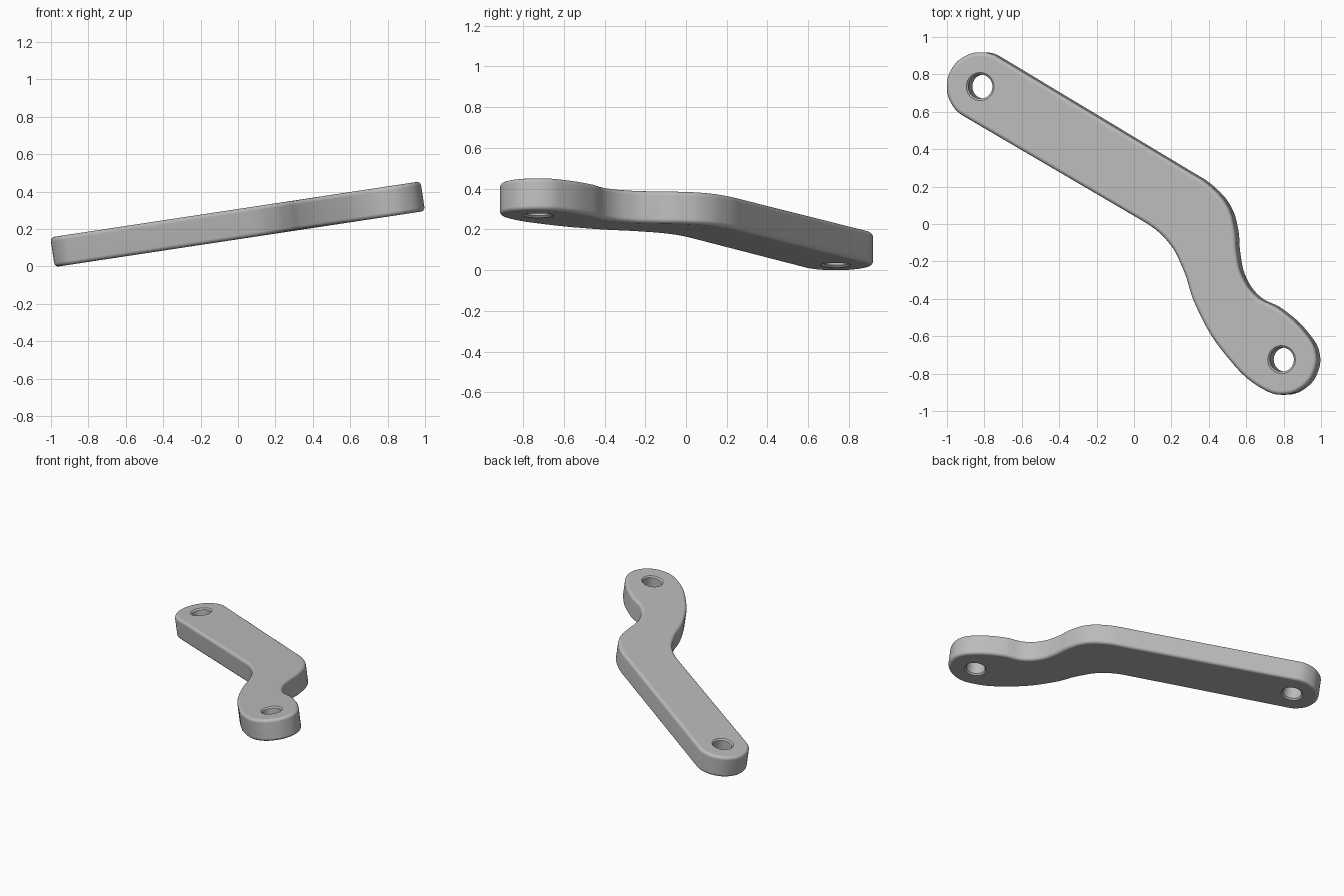
import bpy, bmesh
from math import radians, cos, sin, pi
from mathutils import Matrix

THICK, BEVEL, HOLE_R = 0.16, 0.022, 0.065
TILT = radians(8.6)
PIVOTS = [(-0.82, 0.735), (0.81, -0.725)]

cube = bpy.data.objects.get("Cube")
if cube:
    bpy.data.objects.remove(cube)

grey = bpy.data.materials.new("plain grey")
grey.use_nodes = True
colour = (0.5, 0.5, 0.5, 1)
grey.diffuse_color = colour
grey.node_tree.nodes["Principled BSDF"].inputs["Base Color"].default_value = colour


def arc(centre, radius, start, end, steps):
    angles = [radians(start + (end - start) * i / steps) for i in range(steps + 1)]
    return [(centre[0] + radius * cos(a), centre[1] + radius * sin(a)) for a in angles]


def add_object(name, data):
    obj = bpy.data.objects.new(name, data)
    bpy.context.collection.objects.link(obj)
    return obj


# Outline, clockwise: long straight arm, elbow, hooked lobe and back
tail = arc(PIVOTS[0], 0.183, 239.5, 59.5, 6)
elbow_outer = [(0.295, 0.285), (0.427, 0.198), (0.518, 0.09), (0.555, -0.03),
               (0.567, -0.16), (0.595, -0.278), (0.67, -0.385), (0.795, -0.454)]
lobe = arc(PIVOTS[1], 0.188, 45, -120, 5)
elbow_inner = [(0.50, -0.695), (0.34, -0.43), (0.274, -0.24),
               (0.193, -0.095), (0.041, 0.025)]
outline = tail + elbow_outer + lobe + elbow_inner

curve = bpy.data.curves.new("arm_outline", "CURVE")
curve.dimensions = "2D"
curve.fill_mode = "BOTH"
curve.extrude = THICK / 2
curve.resolution_u = 8
spline = curve.splines.new("BEZIER")
spline.bezier_points.add(len(outline) - 1)
spline.use_cyclic_u = True
for point, (x, y) in zip(spline.bezier_points, outline):
    point.co = (x, y, 0)
    point.handle_left_type = point.handle_right_type = "AUTO"
# Straight edges of the long arm
points = spline.bezier_points
for first, second in ((len(tail) - 1, len(tail)), (len(outline) - 1, 0)):
    points[first].handle_right_type = "VECTOR"
    points[first].handle_left_type = "ALIGNED"
    points[second].handle_left_type = "VECTOR"
    points[second].handle_right_type = "ALIGNED"

# Solid plate from the outline
helper = add_object("outline_helper", curve)
depsgraph = bpy.context.evaluated_depsgraph_get()
mesh = bpy.data.meshes.new_from_object(helper.evaluated_get(depsgraph))
bpy.data.objects.remove(helper)
bm = bmesh.new()
bm.from_mesh(mesh)
bmesh.ops.remove_doubles(bm, verts=bm.verts, dist=0.0005)
caps = [f for f in bm.faces if abs(f.normal.z) > 0.9]
inner = [e for e in bm.edges if all(f in caps for f in e.link_faces)]
bmesh.ops.dissolve_edges(bm, edges=inner, use_verts=False)
bmesh.ops.recalc_face_normals(bm, faces=bm.faces)
bm.to_mesh(mesh)
bm.free()
arm = add_object("lever_arm", mesh)
mesh.materials.clear()
mesh.materials.append(grey)
bevel = arm.modifiers.new("rounded_edge", "BEVEL")
bevel.width = BEVEL
bevel.segments = 4
bevel.limit_method = "ANGLE"
bevel.angle_limit = radians(50)

# Pivot holes with a slight countersink
bm = bmesh.new()
half, lip, sides = THICK / 2, 0.01, 40
profile = [(-half - 0.03, HOLE_R + lip + 0.03), (-half + lip, HOLE_R),
           (half - lip, HOLE_R), (half + 0.03, HOLE_R + lip + 0.03)]
for px, py in PIVOTS:
    rings = [[bm.verts.new((px + r * cos(2 * pi * i / sides),
                            py + r * sin(2 * pi * i / sides), z))
              for i in range(sides)] for z, r in profile]
    for low, high in zip(rings, rings[1:]):
        for i in range(sides):
            j = (i + 1) % sides
            bm.faces.new((low[i], low[j], high[j], high[i]))
    bm.faces.new(rings[0][::-1])
    bm.faces.new(rings[-1])
cutter_mesh = bpy.data.meshes.new("hole_cutter")
bm.to_mesh(cutter_mesh)
bm.free()
cutter_mesh.materials.append(grey)
cutter = add_object("hole_cutter", cutter_mesh)
cutter.hide_render = True
cut = arm.modifiers.new("pivot_holes", "BOOLEAN")
cut.operation = "DIFFERENCE"
cut.solver = "EXACT"
cut.object = cutter

bpy.ops.object.select_all(action="DESELECT")
bpy.context.view_layer.objects.active = arm
arm.select_set(True)
for name in ("rounded_edge", "pivot_holes"):
    bpy.ops.object.modifier_apply(modifier=name)
bpy.data.objects.remove(cutter)

# Tilt the plate and rest it on the ground
arm.data.transform(Matrix.Rotation(-TILT, 4, "Y"))
lowest = min(v.co.z for v in arm.data.vertices)
arm.data.transform(Matrix.Translation((0, 0, -lowest)))
bpy.ops.object.shade_smooth_by_angle(angle=radians(35))
normals = arm.modifiers.new("flat_caps", "WEIGHTED_NORMAL")
normals.keep_sharp = True
